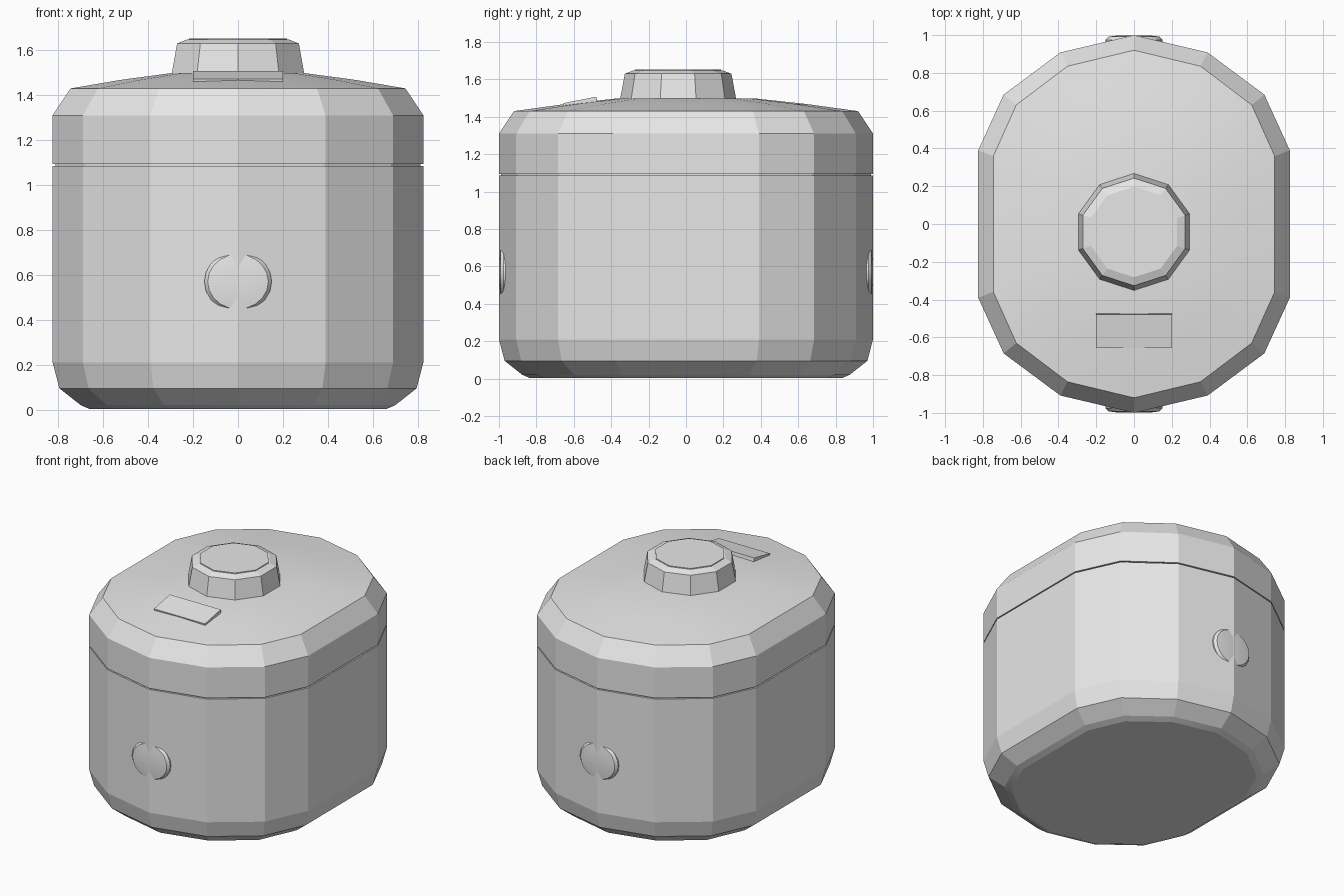
import bpy
import bmesh
import math
from mathutils import Matrix, Vector

cube = bpy.data.objects.get("Cube")
if cube:
    bpy.data.objects.remove(cube, do_unlink=True)

grey = bpy.data.materials.new("light grey")
grey.use_nodes = True
grey.diffuse_color = (0.8, 0.8, 0.8, 1)
grey.node_tree.nodes["Principled BSDF"].inputs["Base Color"].default_value = (0.8, 0.8, 0.8, 1)


def finish(name, bm, matrix=None, angle=12):
    bmesh.ops.recalc_face_normals(bm, faces=bm.faces)
    mesh = bpy.data.meshes.new(name)
    bm.to_mesh(mesh)
    bm.free()
    if matrix:
        mesh.transform(matrix)
    mesh.materials.append(grey)
    obj = bpy.data.objects.new(name, mesh)
    bpy.context.collection.objects.link(obj)
    bpy.ops.object.select_all(action="DESELECT")
    obj.select_set(True)
    bpy.context.view_layer.objects.active = obj
    bpy.ops.object.shade_smooth_by_angle(angle=math.radians(angle))
    return obj


def loft(name, outline, levels, matrix=None, angle=12):
    """Stack scaled copies of an outline; each level is (x scale, y scale, z)."""
    bm = bmesh.new()
    rings = [[bm.verts.new((x * sx, y * sy, z)) for x, y in outline] for sx, sy, z in levels]
    count = len(outline)
    for low, high in zip(rings, rings[1:]):
        for i in range(count):
            j = (i + 1) % count
            bm.faces.new((low[i], low[j], high[j], high[i]))
    bm.faces.new(rings[0][::-1])
    bm.faces.new(rings[-1])
    return finish(name, bm, matrix, angle)


def circle(sides):
    step = 2 * math.pi / sides
    return [(math.sin(i * step), math.cos(i * step)) for i in range(sides)]


def inset(d, z):
    return (1 - d / WIDTH, 1 - d, z)


# Oval footprint, mirrored from one quarter
WIDTH = 0.825
quarter = [(0.39, -0.908), (0.69, -0.685), (WIDTH, -0.39)]
half = [(0, -1)] + quarter + [(x, -y) for x, y in reversed(quarter)]
outline = half + [(-x, -y) for x, y in half]

# Pot body with a rounded foot
loft("body", outline, [inset(0.165, 0.003), inset(0.125, 0.02), inset(0.03, 0.095),
                       inset(0, 0.21), inset(0, 1.085)])

# Recessed seam between body and lid
loft("seam", outline, [inset(0.012, 1.07), inset(0.012, 1.11)])

# Lid with a bevelled rim and shallow dome
rim = inset(0.08, 1.43)
loft("lid", outline, [inset(0, 1.093), inset(0, 1.31), rim,
                      (rim[0] * 0.7, rim[1] * 0.7, 1.468),
                      (rim[0] * 0.4, rim[1] * 0.4, 1.498)])

# Ten-sided knob and its raised cap
knob_place = Matrix.Translation((0, -0.042, 0))
loft("knob", circle(10), [(0.312, 0.312, 1.485), (0.285, 0.285, 1.63),
                          (0.24, 0.24, 1.647)], knob_place)
loft("knob_cap", circle(10), [(0.23, 0.23, 1.64), (0.23, 0.23, 1.653)], knob_place)

# Tilted plate on the lid
bm = bmesh.new()
bmesh.ops.create_cube(bm, size=1)
tilt = math.atan2(0.035, 0.18)
finish("lid_plate", bm, Matrix.Translation((0, -0.565, 1.475)) @ Matrix.Rotation(tilt, 4, "X")
       @ Matrix.Diagonal((0.4, 0.18, 0.03, 1)))

# Round buttons on the front and back
for name, turn in (("front_button", 0), ("back_button", math.pi)):
    place = (Matrix.Rotation(turn, 4, "Z") @ Matrix.Translation((0, 0, 0.57))
             @ Matrix.Rotation(math.pi / 2, 4, "X"))
    loft(name, circle(20), [(0.15, 0.135, 0.92), (0.15, 0.135, 0.975),
                            (0.135, 0.122, 0.992), (0.08, 0.07, 0.999)], place, 35)
